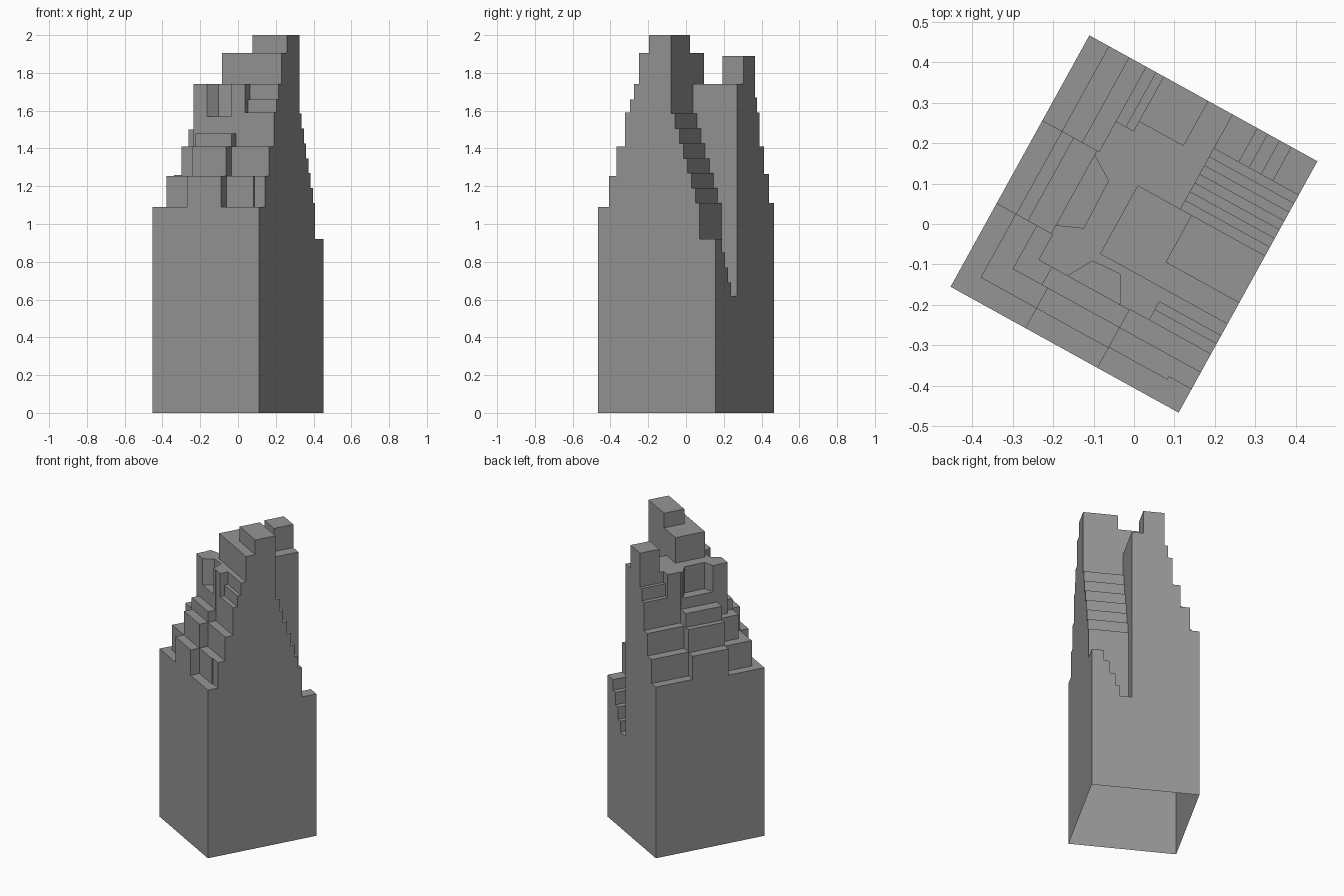
import bpy, bmesh, math

if "Cube" in bpy.data.objects:
    bpy.data.objects.remove(bpy.data.objects["Cube"])

W, D = 0.644, 0.710          # footprint
LO, HI = -0.1, 0.85          # cutter limits outside the footprint
TURN = math.radians(-28.9)


def prism(name, pts, z0, z1):
    """Vertical prism from a plan outline measured from the front left corner."""
    bm = bmesh.new()
    base = bm.faces.new([bm.verts.new((s - W / 2, t - D / 2, z0)) for s, t in pts])
    top = bmesh.ops.extrude_face_region(bm, geom=[base])
    for v in top["geom"]:
        if isinstance(v, bmesh.types.BMVert):
            v.co.z = z1
    bmesh.ops.recalc_face_normals(bm, faces=bm.faces[:])
    me = bpy.data.meshes.new(name)
    bm.to_mesh(me)
    bm.free()
    ob = bpy.data.objects.new(name, me)
    bpy.context.collection.objects.link(ob)
    return ob


def rect(s0, s1, t0, t1):
    return [(s0, t0), (s1, t0), (s1, t1), (s0, t1)]


cuts = []


def cut(h, s0=LO, s1=HI, t0=LO, t1=HI):
    cuts.append((rect(s0, s1, t0, t1), h))


# Top block and the shoulder beneath it
cut(1.905, s1=.436)
cut(1.905, t1=.31)
cut(1.89, t0=.443)
# Main roof
cut(1.74, s1=.284, t1=.583)
cut(1.74, t1=.25)
cut(1.74, t0=.443, t1=.583)
cut(1.74, s0=.336, t0=.443)
# Long stair down the right rear
for i in range(7):
    cut(1.585 - .079 * i, s0=.405, t0=.443 + .0247 * i)
# Corner ledge and the small stair along the back
for s1, h in ((HI, .92), (.57, .85), (.537, .77), (.503, .69), (.474, .62)):
    cut(h, s0=.405, s1=s1, t0=.615)
# Rear left terraces
cut(1.67, s1=.21, t0=.556)
cut(1.59, s1=.188, t0=.556)
for s1, h in ((.16, 1.41), (.112, 1.265), (.055, 1.11)):
    cut(h, s1=s1, t0=.47)
# Left middle terraces and bay
for s1, h in ((.154, 1.50), (.088, 1.41), (.055, 1.26)):
    cut(h, s1=s1, t0=.235, t1=.47)
cuts.append(([(LO, .259), (.154, .259), (.218, .286), (.215, .418),
              (.154, .457), (LO, .457)], 1.57))
# Front left corner terraces
for d, h in ((.158, 1.41), (.113, 1.255), (.054, 1.09)):
    cut(h, s1=d, t1=.235)
cut(1.41, s1=.195, t1=.163)
for d, h in ((.113, 1.255), (.056, 1.09)):
    cut(h, s1=.211, t1=d)
# Front middle terraces and bay
cut(1.48, s0=.15, s1=.415, t1=.163)
for d, h in ((.113, 1.41), (.056, 1.255)):
    cut(h, s0=.211, s1=.415, t1=d)
cuts.append(([(.24, LO), (.24, .163), (.276, .225), (.351, .23),
              (.386, .167), (.386, LO)], 1.57))
# Front right terraces
cut(1.66, s0=.47, t1=.217)
cut(1.59, s0=.47, t1=.194)
for d, h in ((.165, 1.41), (.113, 1.255), (.058, 1.09)):
    cut(h, s0=.415, t1=d)
cut(1.09, s0=.58, t1=.066)

# Carve the terraces out of one solid block
tower = prism("stepped_tower", rect(0, W, 0, D), 0, 2)
bpy.context.view_layer.objects.active = tower
for pts, h in cuts:
    cutter = prism("cutter", pts, h, 2.5)
    cutter.hide_render = True
    mod = tower.modifiers.new("terrace", 'BOOLEAN')
    mod.operation = 'DIFFERENCE'
    mod.solver = 'EXACT'
    mod.object = cutter
    bpy.ops.object.modifier_apply(modifier=mod.name)
    bpy.data.objects.remove(cutter)

# The underside is open
bm = bmesh.new()
bm.from_mesh(tower.data)
under = [f for f in bm.faces if all(v.co.z < .01 for v in f.verts)]
bmesh.ops.delete(bm, geom=under, context='FACES')
bm.to_mesh(tower.data)
bm.free()

# Dark grey surface
grey = bpy.data.materials.new("dark_grey")
grey.diffuse_color = (0.3, 0.3, 0.3, 1)
grey.use_nodes = True
grey.node_tree.nodes["Principled BSDF"].inputs["Base Color"].default_value = grey.diffuse_color
tower.data.materials.clear()
tower.data.materials.append(grey)

tower.rotation_euler.z = TURN
